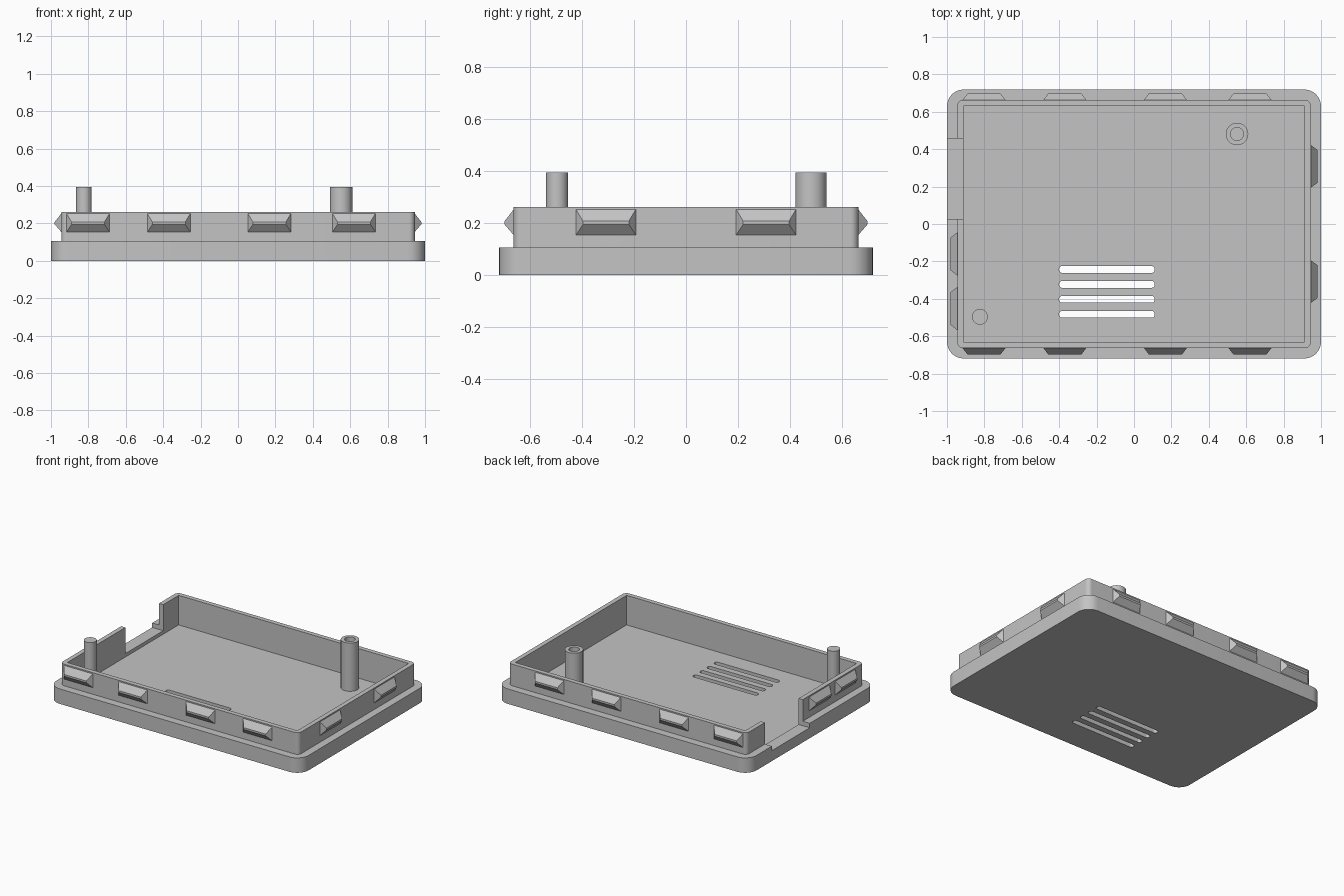
import bpy
import bmesh
from math import cos, sin, pi, radians

cube = bpy.data.objects.get("Cube")
if cube:
    bpy.data.objects.remove(cube, do_unlink=True)

grey = bpy.data.materials.new("plain_grey")
grey.use_nodes = True
COLOUR = (0.55, 0.55, 0.55, 1)
grey.diffuse_color = COLOUR
grey.node_tree.nodes["Principled BSDF"].inputs["Base Color"].default_value = COLOUR


def make_object(name, bm):
    bmesh.ops.recalc_face_normals(bm, faces=bm.faces)
    mesh = bpy.data.meshes.new(name)
    bm.to_mesh(mesh)
    bm.free()
    mesh.materials.append(grey)
    obj = bpy.data.objects.new(name, mesh)
    bpy.context.collection.objects.link(obj)
    return obj


def prism(name, outline, z0, z1):
    """Extrude a flat outline from z0 up to z1."""
    bm = bmesh.new()
    face = bm.faces.new([bm.verts.new((x, y, z0)) for x, y in outline])
    top = bmesh.ops.extrude_face_region(bm, geom=[face])["geom"]
    verts = [v for v in top if isinstance(v, bmesh.types.BMVert)]
    bmesh.ops.translate(bm, verts=verts, vec=(0, 0, z1 - z0))
    return make_object(name, bm)


def rounded_box(name, cx, cy, hx, hy, r, z0, z1, steps=8):
    outline = []
    for q, (sx, sy) in enumerate([(1, 1), (-1, 1), (-1, -1), (1, -1)]):
        for i in range(steps + 1):
            a = (q + i / steps) * pi / 2
            outline.append((cx + sx * (hx - r) + r * cos(a),
                            cy + sy * (hy - r) + r * sin(a)))
    return prism(name, outline, z0, z1)


def box(name, x0, x1, y0, y1, z0, z1):
    return prism(name, [(x0, y0), (x1, y0), (x1, y1), (x0, y1)], z0, z1)


def cylinder(name, x, y, r, z0, z1, sides=40):
    ring = [2 * pi * i / sides for i in range(sides)]
    return prism(name, [(x + r * cos(a), y + r * sin(a)) for a in ring], z0, z1)


def combine(target, other, operation):
    """Apply a boolean and drop the helper."""
    other.hide_render = True
    mod = target.modifiers.new("boolean", "BOOLEAN")
    mod.operation = operation
    mod.solver = "EXACT"
    mod.object = other
    bpy.context.view_layer.objects.active = target
    bpy.ops.object.modifier_apply(modifier=mod.name)
    bpy.data.objects.remove(other, do_unlink=True)


def shade(obj):
    bpy.ops.object.select_all(action="DESELECT")
    obj.select_set(True)
    bpy.context.view_layer.objects.active = obj
    bpy.ops.object.shade_smooth_by_angle(angle=radians(30))


FLOOR, RIM, WALL_TOP, POST_TOP = 0.05, 0.107, 0.262, 0.396
WALL_X, WALL_Y = 0.945, 0.663

# Tray: rounded base with a thin raised wall, hollowed out
tray = rounded_box("tray", 0, 0, 1, 0.719, 0.09, 0, RIM)
combine(tray, rounded_box("wall", 0, 0, WALL_X, WALL_Y, 0.03, 0.02, WALL_TOP), "UNION")
combine(tray, box("cavity", -0.912, 0.912, -0.63, 0.63, FLOOR, 0.5), "DIFFERENCE")

# Connector opening in the right wall, cut a little into the rim
combine(tray, box("opening", -1.1, -0.9, 0.027, 0.456, 0.075, 0.5), "DIFFERENCE")

# Vent slots through the floor
for i in range(4):
    slot = rounded_box("slot", -0.145, -0.243 - 0.08 * i, 0.255, 0.018, 0.015, -0.1, 0.09)
    combine(tray, slot, "DIFFERENCE")
shade(tray)

# Screw post with a hole, and a solid locating pin
post = cylinder("screw_post", 0.551, 0.481, 0.06, FLOOR - 0.01, POST_TOP)
combine(post, cylinder("hole", 0.551, 0.481, 0.035, FLOOR, 0.5), "DIFFERENCE")
shade(post)
shade(cylinder("locating_pin", -0.824, -0.496, 0.042, FLOOR - 0.01, POST_TOP))


# Snap clips: wedge ridges with slanted ends
def clip(name, centre, side):
    half, ridge, out = 0.118, 0.088, 0.035
    # Along the wall, outward from it, height
    section = [(half, -0.004, 0.15), (half, -0.004, 0.258),
               (ridge, out, 0.208), (ridge, out, 0.195)]
    place = {"front": lambda u, d: (u, -WALL_Y - d),
             "back": lambda u, d: (u, WALL_Y + d),
             "left": lambda u, d: (WALL_X + d, u),
             "right": lambda u, d: (-WALL_X - d, u)}[side]
    bm = bmesh.new()
    ends = [[bm.verts.new((*place(centre + s * u, d), z)) for u, d, z in section]
            for s in (-1, 1)]
    for end in ends:
        bm.faces.new(end)
    for i in range(4):
        j = (i + 1) % 4
        bm.faces.new([ends[0][i], ends[0][j], ends[1][j], ends[1][i]])
    make_object(name, bm)


CLIPS = {"front": (-0.802, -0.37, 0.168, 0.62),
         "back": (-0.802, -0.37, 0.168, 0.62),
         "left": (-0.308, 0.308),
         "right": (-0.452, -0.16)}
for side, centres in CLIPS.items():
    for n, c in enumerate(centres, 1):
        clip(f"{side}_clip_{n}", c, side)
